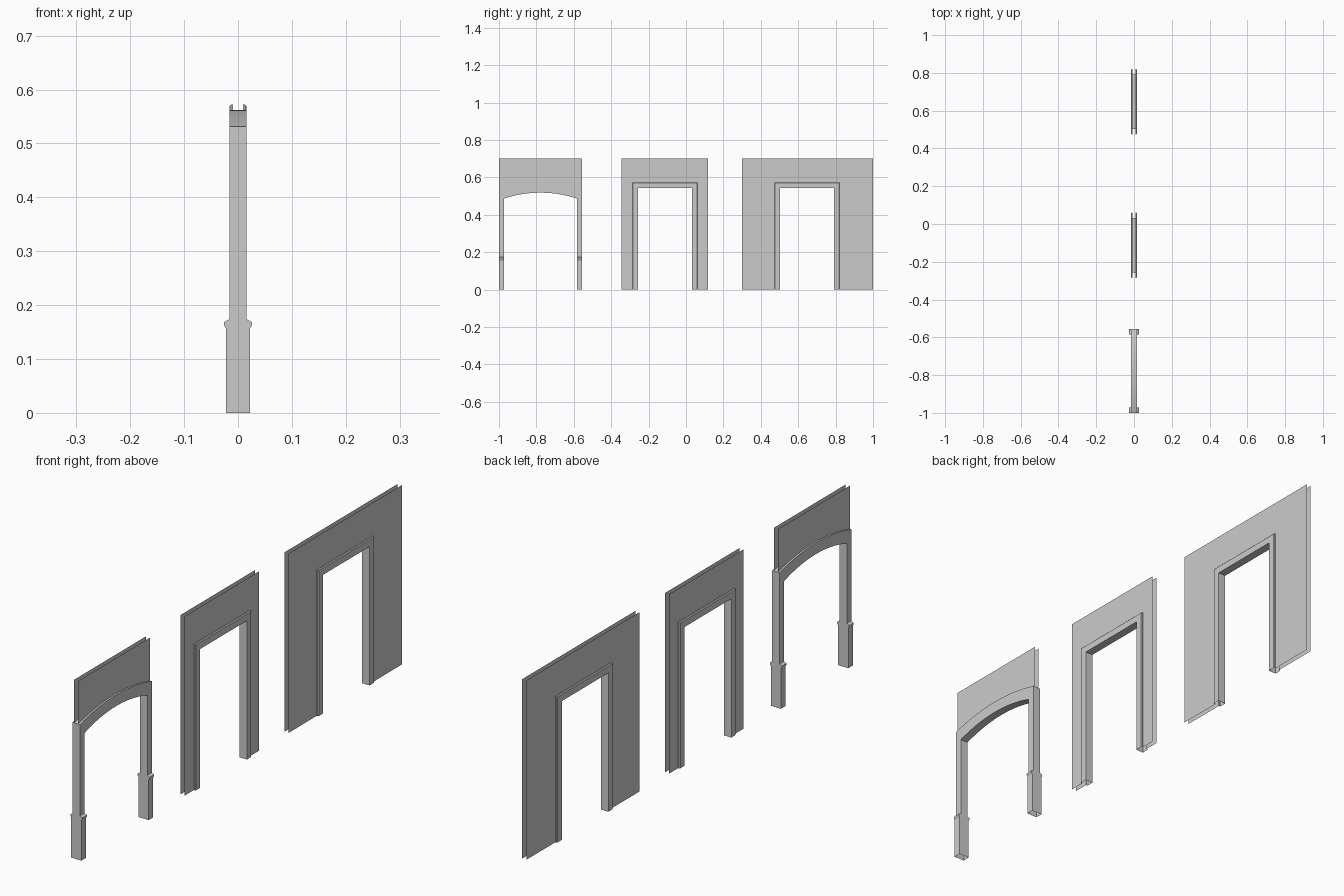
import bpy, bmesh

if "Cube" in bpy.data.objects:
    bpy.data.objects.remove(bpy.data.objects["Cube"])

WALL_X = 0.009    # half gap between the two wall sheets
TRIM_X = 0.016    # half depth of the trim


def make_object(name, strips):
    """Each strip is a grid: a list of rows of points, skinned with quads."""
    bm = bmesh.new()
    for rows in strips:
        grid = [[bm.verts.new(p) for p in row] for row in rows]
        for a, b in zip(grid, grid[1:]):
            for i in range(len(a) - 1):
                bm.faces.new((a[i], a[i + 1], b[i + 1], b[i]))
    bmesh.ops.remove_doubles(bm, verts=bm.verts, dist=1e-5)
    bmesh.ops.recalc_face_normals(bm, faces=bm.faces)
    me = bpy.data.meshes.new(name)
    bm.to_mesh(me)
    bm.free()
    ob = bpy.data.objects.new(name, me)
    bpy.context.collection.objects.link(ob)
    return ob


def at_x(path, x):
    return [(x, y, z) for y, z in path]


def wall_sheet(name, inner, outer, x):
    ob = make_object(name, [[at_x(inner, x), at_x(outer, x)]])
    # the open sheet faces away from the middle of the wall
    if ob.data.polygons[0].normal.x * x < 0:
        ob.data.flip_normals()


def doorway(label, y0, y1, w0, w1):
    """Square doorway: opening y0..y1, wall w0..w1."""
    def path(d):
        z = 0.543 + d
        return [(y0 - d, 0), (y0 - d, z), (y1 + d, z), (y1 + d, 0)]

    # moulded channel trim, mitred at the corners
    side = [(TRIM_X, 0), (TRIM_X, 0.026), (0.013, 0.029), (WALL_X, 0.029)]
    profile = [(-x, d) for x, d in reversed(side)] + side
    make_object(label + "_trim", [[at_x(path(d), x) for x, d in profile]])

    # wall sheets on both sides
    outer = [(w0, 0), (w0, 0.702), (w1, 0.702), (w1, 0)]
    for s, tag in ((-1, "left"), (1, "right")):
        wall_sheet(f"{label}_wall_{tag}", path(0.029), outer, s * WALL_X)


def arc(y0, y1, z, rise, n=14):
    """Points on a circular arc through both ends and the raised middle."""
    h = (y1 - y0) / 2
    r = (h * h + rise * rise) / (2 * rise)
    pts = []
    for i in range(n + 1):
        t = -h + 2 * h * i / n
        pts.append(((y0 + y1) / 2 + t, z + rise - r + (r * r - t * t) ** 0.5))
    return pts


def archway():
    a0, a1, b0, b1, base = -1.0, -0.556, -0.972, -0.584, 0.174
    top = arc(a0, a1, 0.531, 0.031)
    outer = [(a0, base)] + top + [(a1, base)]
    inner = [(b0, base)] + arc(b0, b1, 0.487, 0.031) + [(b1, base)]

    # posts and arched head as one closed bar
    make_object("arch_trim", [[at_x(outer, -TRIM_X), at_x(inner, -TRIM_X),
                               at_x(inner, TRIM_X), at_x(outer, TRIM_X),
                               at_x(outer, -TRIM_X)]])

    # wall sheets above the arch
    edge = [(y, 0.7) for y, z in top]
    for s, tag in ((-1, "left"), (1, "right")):
        wall_sheet("arch_wall_" + tag, top, edge, s * WALL_X)

    # plinth blocks with a flared cap under each post
    prof = [(0.022, 0), (0.022, 0.156), (0.026, 0.163),
            (0.026, 0.168), (TRIM_X, base)]
    for name, p, q in (("front_plinth", a0, b0), ("rear_plinth", b1, a1)):
        rows = [[(-x, p, z), (x, p, z), (x, q, z), (-x, q, z), (-x, p, z)]
                for x, z in prof]
        make_object(name, [rows])


archway()
doorway("narrow_doorway", -0.257, 0.032, -0.344, 0.118)
doorway("wide_doorway", 0.503, 0.791, 0.30, 1.0)
